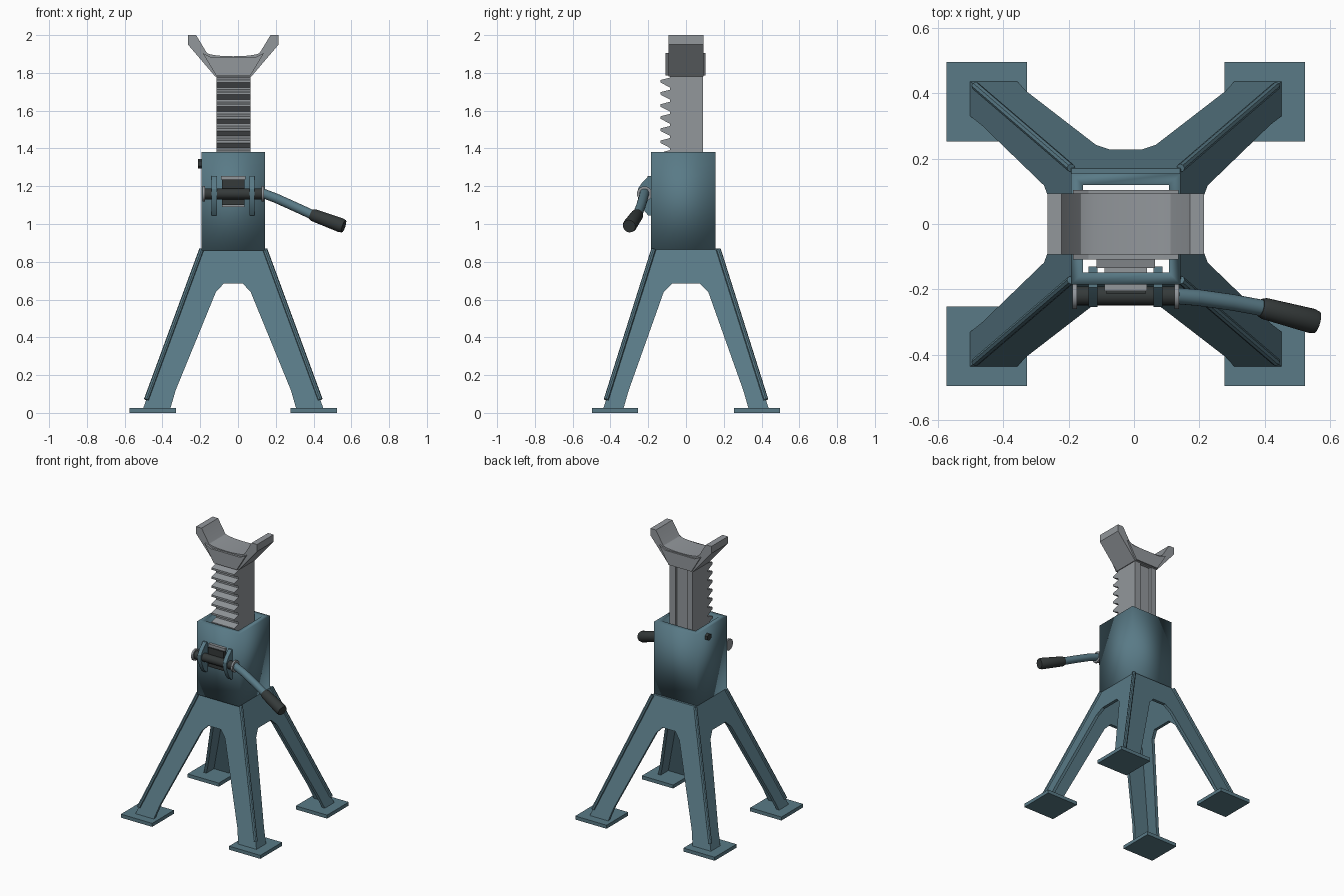
import bpy, bmesh, math
from mathutils import Vector

if "Cube" in bpy.data.objects:
    bpy.data.objects.remove(bpy.data.objects["Cube"])

CX, CY = -0.025, -0.015   # centre of the tube body


def material(name, rgb):
    m = bpy.data.materials.new(name)
    m.diffuse_color = (*rgb, 1)
    m.use_nodes = True
    m.node_tree.nodes["Principled BSDF"].inputs["Base Color"].default_value = m.diffuse_color
    return m


TEAL = material("teal paint", (0.10, 0.195, 0.24))
GREY = material("cast grey", (0.29, 0.31, 0.33))
DARK = material("dark rubber", (0.035, 0.042, 0.042))


def finish(name, bm, mat):
    bmesh.ops.recalc_face_normals(bm, faces=bm.faces)
    me = bpy.data.meshes.new(name)
    bm.to_mesh(me)
    bm.free()
    me.materials.append(mat)
    ob = bpy.data.objects.new(name, me)
    bpy.context.collection.objects.link(ob)
    return ob


def loft(name, rings, mat, smooth=False):
    """Skin between equal-length rings and cap both ends."""
    bm = bmesh.new()
    vs = [[bm.verts.new(p) for p in r] for r in rings]
    n = len(vs[0])
    for a, b in zip(vs, vs[1:]):
        for i in range(n):
            f = bm.faces.new((a[i], a[(i + 1) % n], b[(i + 1) % n], b[i]))
            f.smooth = smooth
    bm.faces.new(vs[0][::-1])
    bm.faces.new(vs[-1])
    return finish(name, bm, mat)


def box(name, x, y, z, mat):
    return loft(name, [[(x[0], y[0], h), (x[1], y[0], h), (x[1], y[1], h), (x[0], y[1], h)]
                       for h in z], mat)


def rod(name, path, radii, mat, sides=20):
    """Round bar through the path points with a radius at each one."""
    pts = [Vector(p) for p in path]
    rings = []
    for i, p in enumerate(pts):
        d = (pts[min(i + 1, len(pts) - 1)] - pts[max(i - 1, 0)]).normalized()
        u = d.cross(Vector((0, 1, 0))).normalized()
        v = d.cross(u)
        rings.append([p + radii[i] * (math.cos(t) * u + math.sin(t) * v)
                      for t in (2 * math.pi * k / sides for k in range(sides))])
    return loft(name, rings, mat, smooth=sides > 8)


def half_y(z):
    return 0.17 + 0.316 * (0.87 - z)


def half_x(z):
    return 0.166 + 0.368 * (0.87 - z)


# Splayed leg panels: each side is one sheet with an arch between two legs
def panel(name, arch, half_u, place):
    side = [(half_u(0.87), 0.87), (half_u(0.02), 0.02)] + arch
    outline = side + [(-u, z) for u, z in reversed(side)]
    loft(name, [[place(u, z, t) for u, z in outline] for t in (0, 0.022)], TEAL)


for s, tag in ((-1, "a"), (1, "b")):
    panel("leg_panel_wide_" + tag,
          [(0.334, 0.02), (0.305, 0.12), (0.092, 0.64), (0.05, 0.685)], half_x,
          lambda u, z, t: (CX + u, s * (half_y(z) - t), z))
    panel("leg_panel_side_" + tag,
          [(0.332, 0.02), (0.303, 0.12), (0.118, 0.64), (0.073, 0.685)], half_y,
          lambda u, z, t: (CX + s * (half_x(z) - t), u, z))

# Foot plates and corner weld beads
for sx in (-1, 1):
    for sy in (-1, 1):
        fx, fy = CX + sx * 0.426, sy * 0.375
        box("foot_plate", (fx - 0.123, fx + 0.123), (fy - 0.122, fy + 0.122), (0, 0.025), TEAL)
        rod("corner_weld", [(CX + sx * half_x(z), sy * half_y(z), z) for z in (0.07, 0.865)],
            [0.013, 0.013], TEAL, 8)

# Square tube body, open at both ends
bm = bmesh.new()
bmesh.ops.create_cube(bm, size=1)
for v in bm.verts:
    v.co = (CX + v.co.x * 0.335, CY + v.co.y * 0.34, 1.12 + v.co.z * 0.52)
bmesh.ops.delete(bm, geom=[f for f in bm.faces if abs(f.normal.z) > 0.5], context='FACES')
body = finish("tube_body", bm, TEAL)
wall = body.modifiers.new("wall", 'SOLIDIFY')
wall.thickness, wall.offset, wall.use_even_offset = 0.036, -1, True

# Column with a grooved back and ratchet teeth down the front
cl, cr = -0.115, 0.065
column = [(cl, -0.085), (cr, -0.085), (cr, 0.09), (0.02, 0.09), (0.02, 0.07),
          (-0.07, 0.07), (-0.07, 0.09), (cl, 0.09)]
loft("ratchet_column", [[(x, y, z) for x, y in column] for z in (0.95, 1.80)], GREY)
profile = [(-0.07, 1.78)]
step = 0.064
for i in range(11):
    top = 1.775 - i * step
    profile += [(-0.085, top), (-0.135, top - 0.013), (-0.135, top - 0.026),
                (-0.085, top - 0.052)]
profile.append((-0.07, 1.775 - 11 * step))
loft("ratchet_teeth", [[(x, y, z) for y, z in profile] for x in (cl, cr)], GREY)

# Saddle: curved cradle with raised cheek plates
arc = [(0.142 * math.sin(a), 1.888 + 0.021 * (1 - math.cos(a)))
       for a in (math.pi / 2 * k / 6 for k in range(6, 0, -1))]
half = [(0.095, 1.78), (0.24, 1.95), (0.24, 2.0), (0.197, 2.0)] + arc
saddle = half + [(0, 1.888)] + [(-u, z) for u, z in reversed(half)]
loft("saddle", [[(CX + u, y, z) for u, z in saddle] for y in (-0.093, 0.093)], GREY)
cheek = [(0.09, 1.785), (0.162, 1.905), (0.115, 1.882)]
cheek += [(-u, z) for u, z in reversed(cheek)]
loft("saddle_cheeks", [[(CX + u, y, z) for u, z in cheek] for y in (-0.108, 0.104)], GREY)

# Pivot ears on the front of the body
ear = [(-0.13, 1.05), (-0.20, 1.045), (-0.225, 1.075), (-0.255, 1.14), (-0.255, 1.185),
       (-0.235, 1.215), (-0.195, 1.255), (-0.13, 1.255)]
for x in (-0.14, 0.06):
    loft("pivot_ear", [[(x + d, y, z) for y, z in ear] for d in (0, 0.028)], TEAL)

# Pivot shaft, washers and pawl
PY, PZ = -0.22, 1.16
rod("pivot_shaft", [(-0.18, PY, PZ), (0.13, PY, PZ)], [0.029, 0.029], DARK)
for x in (-0.188, 0.124):
    rod("shaft_washer", [(x, PY, PZ), (x + 0.014, PY, PZ)], [0.04, 0.04], GREY)
box("pawl", (-0.085, 0.035), (-0.215, -0.13), (1.10, 1.235), DARK)
box("pawl_top", (-0.09, 0.04), (-0.205, -0.13), (1.235, 1.255), GREY)
box("pawl_bottom", (-0.085, 0.035), (-0.20, -0.13), (1.09, 1.10), GREY)

# Release handle with a flared grip
rod("handle", [(0.13, -0.22, 1.163), (0.20, -0.226, 1.137), (0.30, -0.240, 1.092),
               (0.42, -0.262, 1.037)], [0.025] * 4, TEAL)
rod("handle_grip", [(0.388, -0.256, 1.052), (0.40, -0.259, 1.047), (0.545, -0.297, 0.993),
                    (0.56, -0.301, 0.988)], [0.028, 0.033, 0.038, 0.034], DARK)

# Side stop bolt
rod("stop_bolt", [(-0.212, 0.04, 1.32), (-0.15, 0.04, 1.32)], [0.025, 0.025], DARK, 6)

# Keep edges crisp on the round parts
for ob in bpy.context.scene.objects:
    ob.select_set(True)
bpy.context.view_layer.objects.active = body
bpy.ops.object.shade_smooth_by_angle(angle=math.radians(25))
